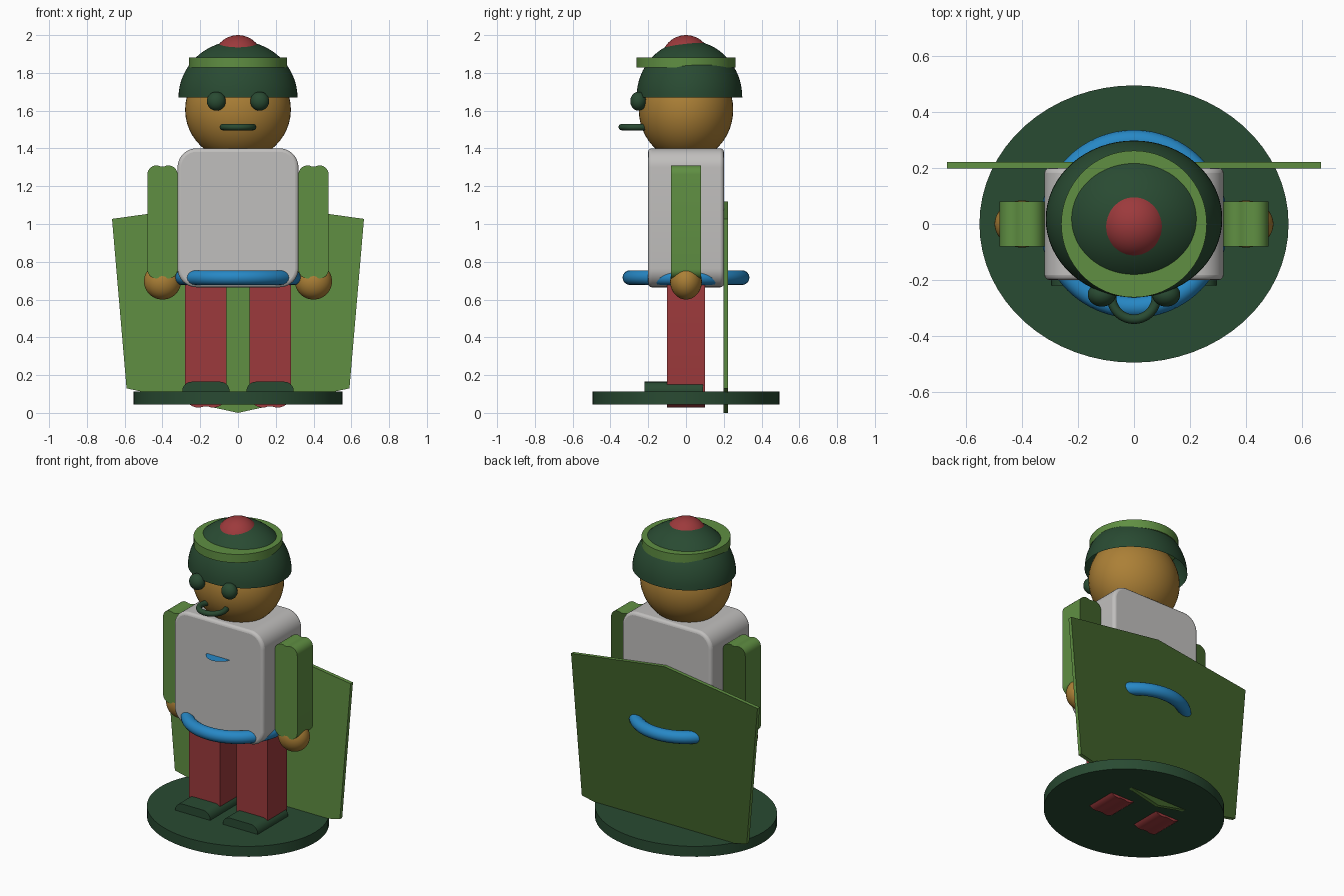
import bpy, bmesh
from math import sin, cos, acos, pi, radians

cube = bpy.data.objects.get("Cube")
if cube:
    bpy.data.objects.remove(cube, do_unlink=True)


def material(name, rgb):
    m = bpy.data.materials.new(name)
    m.use_nodes = True
    m.diffuse_color = (*rgb, 1)
    bsdf = m.node_tree.nodes["Principled BSDF"]
    bsdf.inputs["Base Color"].default_value = (*rgb, 1)
    bsdf.inputs["Roughness"].default_value = 0.7
    return m


DARK = material("dark green", (0.022, 0.069, 0.032))
GREEN = material("leaf green", (0.116, 0.275, 0.055))
OLIVE = material("deep olive green", (0.05, 0.115, 0.022))
RED = material("brick red", (0.335, 0.042, 0.045))
SKIN = material("tan", (0.41, 0.215, 0.037))
GREY = material("light grey", (0.53, 0.52, 0.51))
BLUE = material("sky blue", (0.02, 0.245, 0.56))


def finish(obj, name, mat, smooth=True):
    obj.name = name
    obj.data.materials.append(mat)
    if smooth:
        bpy.ops.object.select_all(action="DESELECT")
        obj.select_set(True)
        bpy.context.view_layer.objects.active = obj
        bpy.ops.object.shade_smooth_by_angle(angle=radians(35))
    return obj


def from_bmesh(bm, name, mat, smooth=True):
    bmesh.ops.recalc_face_normals(bm, faces=bm.faces)
    mesh = bpy.data.meshes.new(name)
    bm.to_mesh(mesh)
    bm.free()
    obj = bpy.data.objects.new(name, mesh)
    bpy.context.collection.objects.link(obj)
    return finish(obj, name, mat, smooth)


def ball(name, loc, size, mat):
    bpy.ops.mesh.primitive_uv_sphere_add(segments=48, ring_count=24, radius=1, location=loc)
    obj = bpy.context.object
    obj.scale = size
    return finish(obj, name, mat)


def disc(name, loc, size, mat):
    bpy.ops.mesh.primitive_cylinder_add(vertices=64, radius=1, depth=2, location=loc)
    obj = bpy.context.object
    obj.scale = size
    return finish(obj, name, mat)


def ring(name, loc, major, minor, mat):
    bpy.ops.mesh.primitive_torus_add(location=loc, major_radius=major, minor_radius=minor,
                                     major_segments=64, minor_segments=16)
    return finish(bpy.context.object, name, mat)


def prism(name, outline, y0, y1, mat, smooth=True):
    """Extrude an x-z outline from y0 to y1."""
    bm = bmesh.new()
    face = bm.faces.new([bm.verts.new((x, y0, z)) for x, z in outline])
    out = bmesh.ops.extrude_face_region(bm, geom=[face])
    moved = [v for v in out["geom"] if isinstance(v, bmesh.types.BMVert)]
    bmesh.ops.translate(bm, verts=moved, vec=(0, y1 - y0, 0))
    return from_bmesh(bm, name, mat, smooth)


def paint_back(obj, mat):
    """Give the rear-facing faces their own colour."""
    obj.data.materials.append(mat)
    for poly in obj.data.polygons:
        if poly.normal.y > 0.9:
            poly.material_index = 1


def rounded(cx, half, z0, z1, r, steps=10):
    """Rounded box outline; large corners meet in a small central notch."""
    inner = half - r
    end = acos(-inner / r) if inner < r else pi / 2
    arc = [(inner + r * cos(end * i / steps), r * sin(end * i / steps)) for i in range(steps + 1)]
    if inner < r:
        arc.pop()
    top = [(x, z1 - r + z) for x, z in arc]
    bottom = [(x, z0 + r - z) for x, z in arc]
    right = bottom[::-1] + top
    left = [(-x, z) for x, z in reversed(right)]
    return [(cx + x, z) for x, z in right + left]


# Stand
disc("stand", (0, 0, 0.0785), (0.552, 0.495, 0.0335), DARK)

# Cape with a darker back
cape_half = [(0.59, 0.13), (0.667, 1.027)]
cape = prism("cape", [(0, 0)] + cape_half + [(0, 1.12)] + [(-x, z) for x, z in reversed(cape_half)],
             0.198, 0.222, GREEN, smooth=False)
paint_back(cape, OLIVE)

# Torso with softened edges
torso = prism("torso", rounded(0, 0.32, 0.665, 1.4, 0.1), -0.2, 0.2, GREY)
bevel = torso.modifiers.new("soft_edges", "BEVEL")
bevel.width = 0.018
bevel.segments = 3
bevel.limit_method = "ANGLE"
bevel.angle_limit = radians(40)

# Belt and flat chest badge
ring("belt", (0, 0, 0.716), 0.297, 0.039, BLUE)
bpy.ops.mesh.primitive_circle_add(vertices=32, radius=0.085, fill_type="NGON",
                                  location=(0, -0.18, 1.175))
finish(bpy.context.object, "chest_badge", BLUE, smooth=False)

# Limbs, eyes
for side, s in (("left", 1), ("right", -1)):
    prism(side + "_leg", rounded(s * 0.17, 0.11, 0.028, 0.74, 0.07), -0.1, 0.1, RED)
    prism(side + "_shoe", rounded(s * 0.17, 0.125, 0.065, 0.165, 0.05), -0.22, 0.09, DARK)
    arm = prism(side + "_arm", rounded(s * 0.4, 0.08, 0.712, 1.31, 0.048), -0.08, 0.08, GREEN)
    paint_back(arm, OLIVE)
    ball(side + "_hand", (s * 0.4, 0, 0.696), (0.098, 0.084, 0.096), SKIN)
    ball(side + "_eye", (s * 0.115, -0.252, 1.65), (0.05, 0.043, 0.05), DARK)

# Head and mouth
ball("head", (0, 0, 1.605), (0.28, 0.25, 0.27), SKIN)
ring("mouth", (0, -0.26, 1.513), 0.08, 0.017, DARK)

# Hat dome: open upper half of a sphere
bm = bmesh.new()
bmesh.ops.create_uvsphere(bm, u_segments=64, v_segments=32, radius=1)
bmesh.ops.bisect_plane(bm, geom=bm.verts[:] + bm.edges[:] + bm.faces[:],
                       plane_co=(0, 0, 0), plane_no=(0, 0, 1), clear_inner=True)
hat = from_bmesh(bm, "hat", DARK)
hat.location = (0, 0.018, 1.67)
hat.scale = (0.315, 0.28, 0.3)

# Hat band and button
disc("hat_band", (0, 0, 1.855), (0.26, 0.262, 0.027), GREEN)
ball("hat_button", (0, 0, 1.87), (0.13, 0.13, 0.13), RED)
